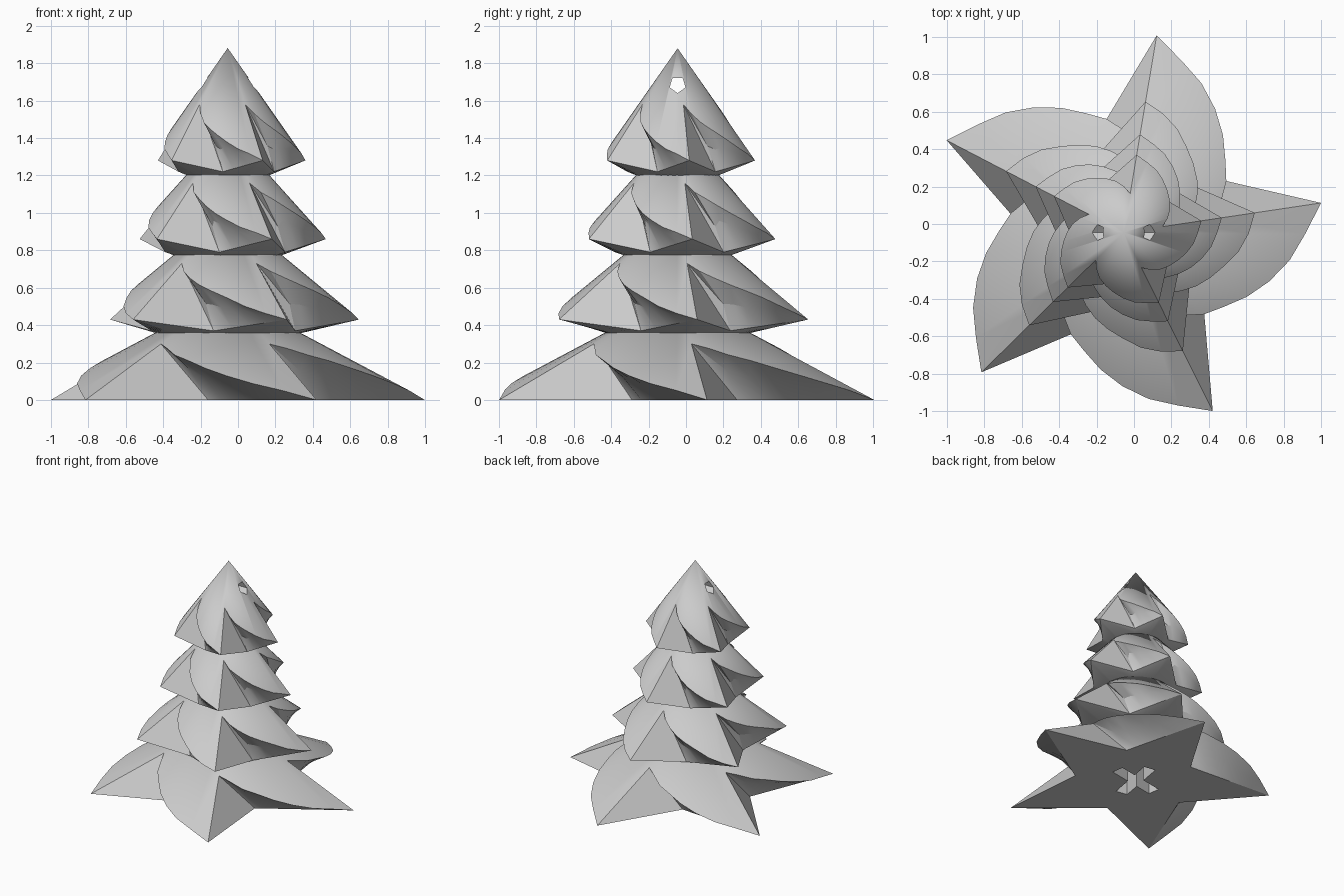
import bpy, bmesh, random
from math import radians, sin, cos, pi
from mathutils import Vector

random.seed(4)
cube = bpy.data.objects.get("Cube")
if cube:
    bpy.data.objects.remove(cube)

CENTRE = Vector((-0.055, -0.045, 0))
ARMS, STEPS = 5, 8
FIRST_ARM = 8.5

plain_grey = bpy.data.materials.new("plain_grey")
plain_grey.use_nodes = True
plain_grey.diffuse_color = (0.6, 0.6, 0.6, 1)
plain_grey.node_tree.nodes["Principled BSDF"].inputs["Base Color"].default_value = (0.6, 0.6, 0.6, 1)


def polar(angle, r, z):
    a = radians(angle)
    return CENTRE + Vector((r * cos(a), r * sin(a), z))


def make_object(name, bm):
    bmesh.ops.recalc_face_normals(bm, faces=bm.faces)
    mesh = bpy.data.meshes.new(name)
    bm.to_mesh(mesh)
    bm.free()
    mesh.materials.append(plain_grey)
    obj = bpy.data.objects.new(name, mesh)
    bpy.context.collection.objects.link(obj)
    return obj


def select(obj):
    bpy.ops.object.select_all(action='DESELECT')
    obj.select_set(True)
    bpy.context.view_layer.objects.active = obj


def make_tier(name, tip, ridge, base_z, valley, core_r, bulge):
    """Cone trimmed by spiral rims: each rim climbs from its tip to the next arm's ridge."""
    (tip_r, tip_z), (ridge_r, ridge_z), (valley_turn, valley_r, valley_z) = tip, ridge, valley
    slope = (ridge_z - tip_z) / (tip_r - ridge_r)
    bm = bmesh.new()
    apex = bm.verts.new(polar(0, 0, tip_z + slope * tip_r))
    wobble = [random.uniform(-0.012, 0.012) * tip_r for _ in range(STEPS)]
    rims, mids, bases, cores = [], [], [], []
    valleys = [bm.verts.new(polar(FIRST_ARM + 72 * k + valley_turn, valley_r, valley_z))
               for k in range(ARMS)]
    for k in range(ARMS):
        angle = FIRST_ARM + 72 * k
        start = polar(angle, tip_r, tip_z)
        end = valleys[k - 1].co
        rim, mid, base = [], [], []
        for i in range(STEPS + 1):
            t = i / STEPS
            inner = 0 < i < STEPS
            r = tip_r + (ridge_r - tip_r) * t + bulge * sin(pi * t)
            r += wobble[i] if inner else 0
            z = tip_z + slope * (tip_r - r)
            rim.append(bm.verts.new(polar(angle - 72 * t, r, z)))
            if i == 0:
                base.append(rim[0])
            elif i == STEPS:
                base.append(valleys[k - 1])
            else:
                base.append(bm.verts.new(start.lerp(end, t)))
            # broken middle line across the overhang
            if inner:
                p = rim[i].co.lerp(base[i].co, 0.5 + 8 * wobble[i] / tip_r)
                p += (p - CENTRE).normalized() * wobble[-i] * 0.8
                mid.append(bm.verts.new(p))
            else:
                mid.append(None)
        ring = []
        for v in base:
            d = v.co - CENTRE
            d.z = 0
            ring.append(bm.verts.new(CENTRE + d.normalized() * core_r + Vector((0, 0, base_z)))
                        if v != base[-1] else None)
        rims.append(rim)
        mids.append(mid)
        bases.append(base)
        cores.append(ring)
    # core vertices beneath the valleys
    core_valley = []
    for v in valleys:
        d = v.co - CENTRE
        d.z = 0
        core_valley.append(bm.verts.new(CENTRE + d.normalized() * core_r + Vector((0, 0, base_z))))
    outline = []
    for k in range(ARMS):
        rim, mid, base, core = rims[k], mids[k], bases[k], cores[k]
        core[-1] = core_valley[k - 1]
        upper = rims[(k + 1) % ARMS][-1]
        # sloping top
        bm.faces.new((apex, upper, rim[1]))
        bm.faces.new((upper, rim[0], rim[1]))
        for i in range(1, STEPS):
            bm.faces.new((apex, rim[i], rim[i + 1]))
        # overhang below the rim
        bm.faces.new((rim[0], mid[1], rim[1]))
        bm.faces.new((rim[0], base[1], mid[1]))
        for i in range(1, STEPS - 1):
            bm.faces.new((rim[i], mid[i], mid[i + 1], rim[i + 1]))
            bm.faces.new((mid[i], base[i], base[i + 1], mid[i + 1]))
        bm.faces.new((rim[-2], mid[-2], rim[-1]))
        bm.faces.new((mid[-2], base[-2], base[-1]))
        bm.faces.new((mid[-2], base[-1], rim[-1]))
        # flat side of the arm
        bm.faces.new((upper, valleys[k], rim[0]))
        # underside
        for i in range(STEPS):
            bm.faces.new((base[i], core[i], core[i + 1], base[i + 1]))
        bm.faces.new((rim[0], valleys[k], core_valley[k], core[0]))
        outline += core[::-1]
    bm.faces.new(outline)
    return make_object(name, bm)


def make_prism(name, sides, radius, length, turn=0):
    bm = bmesh.new()
    bmesh.ops.create_cone(bm, cap_ends=True, segments=sides, radius1=radius,
                          radius2=radius, depth=length)
    return make_object(name, bm)


def make_box(name, size):
    bm = bmesh.new()
    bmesh.ops.create_cube(bm, size=1)
    bmesh.ops.scale(bm, vec=size, verts=bm.verts)
    return make_object(name, bm)


def cut(obj, cutter):
    cutter.hide_render = True
    mod = obj.modifiers.new("cut", 'BOOLEAN')
    mod.operation = 'DIFFERENCE'
    mod.solver = 'EXACT'
    mod.object = cutter
    select(obj)
    bpy.ops.object.modifier_apply(modifier=mod.name)
    bpy.data.objects.remove(cutter)


# Four tiers of branches
top = make_tier("top_tier", (0.42, 1.28), (0.21, 1.58), 1.2, (40, 0.27, 1.22), 0.22, 0.015)
upper_tier = make_tier("upper_tier", (0.53, 0.86), (0.26, 1.16), 0.77, (38, 0.34, 0.79), 0.28, 0.015)
middle = make_tier("middle_tier", (0.708, 0.43), (0.344, 0.73), 0.35, (35, 0.41, 0.37), 0.36, 0.0)
bottom = make_tier("bottom_tier", (1.066, 0), (0.5, 0.3), 0, (33, 0.48, 0), 0.3, -0.04)

# Hanging hole through the tip
hole = make_prism("hole_cutter", 5, 0.045, 1)
hole.rotation_euler = (pi / 2, pi, pi / 2)
hole.location = CENTRE + Vector((0, 0, 1.685))
cut(top, hole)

# Crossed slots in the base
for turn in (35, -35):
    slot = make_box("slot_cutter", (0.44, 0.1, 0.6))
    slot.rotation_euler.z = radians(turn + 45)
    slot.location = CENTRE
    cut(bottom, slot)

for obj in (top, upper_tier, middle, bottom):
    select(obj)
    bpy.ops.object.shade_smooth_by_angle(angle=radians(25))
